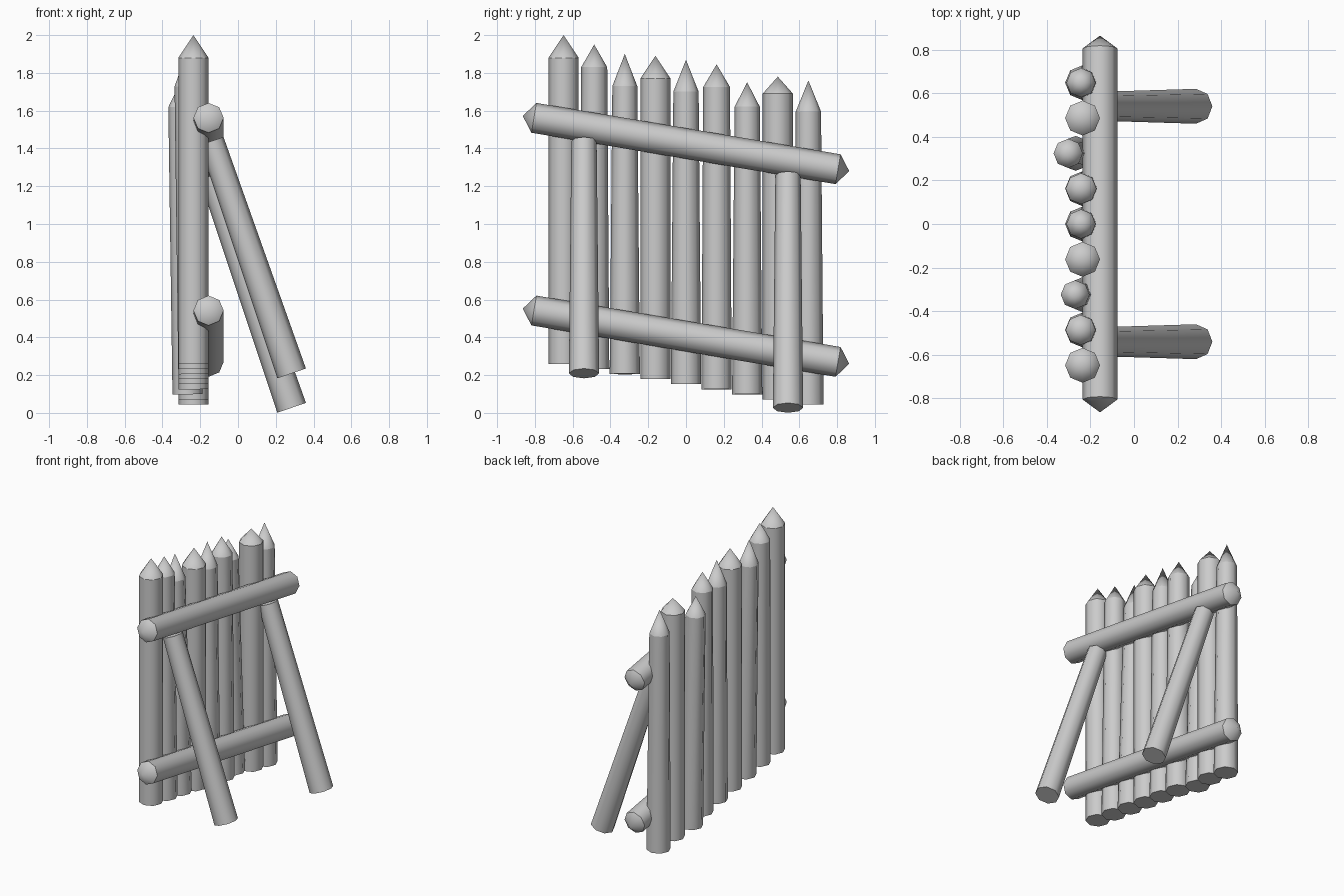
import bpy, bmesh, math
from mathutils import Vector, Matrix

cube = bpy.data.objects.get("Cube")
if cube:
    bpy.data.objects.remove(cube, do_unlink=True)

SIDES = 8
R = 0.08

grey = bpy.data.materials.new("plain_grey")
grey.use_nodes = True
grey.diffuse_color = (0.6, 0.6, 0.6, 1)
bsdf = next(n for n in grey.node_tree.nodes if n.type == 'BSDF_PRINCIPLED')
bsdf.inputs["Base Color"].default_value = (0.6, 0.6, 0.6, 1)


def log(name, start, end, r_start, r_end, tip_start=0, tip_end=0):
    """Eight-sided log between two points, with optional pointed ends."""
    start, end = Vector(start), Vector(end)
    axis = (end - start).normalized()
    side = Vector((1, 0, 0))
    side = (side - axis * side.dot(axis)).normalized()
    other = axis.cross(side)
    bm = bmesh.new()
    rings = []
    for centre, r in ((start, r_start), (end, r_end)):
        ring = []
        for i in range(SIDES):
            a = math.tau * i / SIDES
            ring.append(bm.verts.new(centre + r * (side * math.cos(a) + other * math.sin(a))))
        rings.append(ring)
    for i in range(SIDES):
        j = (i + 1) % SIDES
        bm.faces.new((rings[0][i], rings[0][j], rings[1][j], rings[1][i]))
    # flat cap or cone at each end
    for ring, centre, tip in ((rings[0], start, -tip_start), (rings[1], end, tip_end)):
        if tip:
            apex = bm.verts.new(centre + axis * tip)
            for i in range(SIDES):
                bm.faces.new((ring[i], ring[(i + 1) % SIDES], apex))
        else:
            bm.faces.new(ring)
    bmesh.ops.recalc_face_normals(bm, faces=bm.faces)
    # round sides, crisp shoulders
    for f in bm.faces:
        f.smooth = len(f.verts) < SIDES
    for ring in rings:
        for i in range(SIDES):
            bm.edges.get((ring[i], ring[(i + 1) % SIDES])).smooth = False
    mesh = bpy.data.meshes.new(name)
    bm.to_mesh(mesh)
    bm.free()
    mesh.materials.append(grey)
    obj = bpy.data.objects.new(name, mesh)
    bpy.context.collection.objects.link(obj)
    return obj


# Upright stakes: bottom x, top x, shoulder height, tip height, top radius
stakes = [
    (-0.236, -0.236, 1.88, 2.00, 0.080),
    (-0.236, -0.245, 1.83, 1.95, 0.069),
    (-0.236, -0.270, 1.73, 1.90, 0.066),
    (-0.236, -0.236, 1.77, 1.89, 0.080),
    (-0.236, -0.243, 1.70, 1.87, 0.067),
    (-0.236, -0.243, 1.725, 1.845, 0.071),
    (-0.267, -0.302, 1.62, 1.75, 0.067),
    (-0.236, -0.236, 1.69, 1.78, 0.080),
    (-0.236, -0.243, 1.595, 1.76, 0.067),
]
for i, (x0, x1, shoulder, tip, r) in enumerate(stakes):
    y = -0.648 + 0.162 * i
    bottom = 0.26 - 0.027 * i
    log(f"stake_{i + 1}", (x0, y, bottom), (x1, y, shoulder), R, r, tip_end=tip - shoulder)

# Sloping rails with pointed ends
for name, z in (("lower_rail", 0.406), ("upper_rail", 1.426)):
    log(name, (-0.156, -0.805, z + 0.136), (-0.156, 0.805, z - 0.136), R, R, 0.06, 0.06)

# Leaning support legs
for name, y, z in (("front_leg", -0.54, 0.209), ("back_leg", 0.54, 0.027)):
    log(name, (0.284, y, z), (-0.14, y, z + 1.23), R, 0.067)
